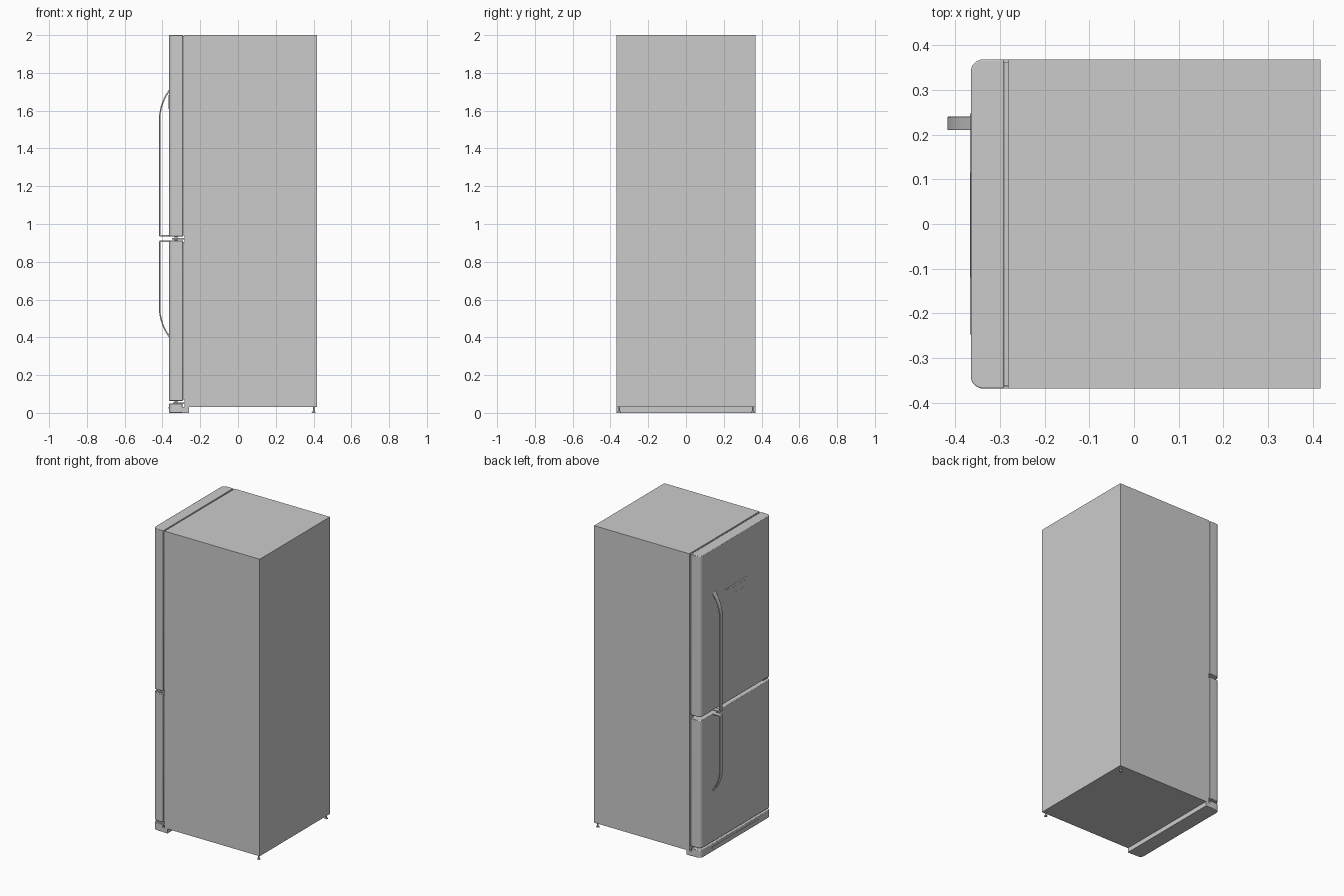
import bpy, bmesh, math
from mathutils import Vector

if "Cube" in bpy.data.objects:
    bpy.data.objects.remove(bpy.data.objects["Cube"])


def finish(name, bm, bevel=0.0, smooth=True):
    bmesh.ops.recalc_face_normals(bm, faces=bm.faces)
    me = bpy.data.meshes.new(name)
    bm.to_mesh(me)
    bm.free()
    ob = bpy.data.objects.new(name, me)
    bpy.context.collection.objects.link(ob)
    if bevel:
        mod = ob.modifiers.new("edge", 'BEVEL')
        mod.width, mod.segments = bevel, 2
        mod.limit_method, mod.angle_limit = 'ANGLE', math.radians(40)
    if smooth:
        bpy.ops.object.select_all(action='DESELECT')
        ob.select_set(True)
        bpy.context.view_layer.objects.active = ob
        bpy.ops.object.shade_smooth_by_angle(angle=math.radians(35))
    return ob


def prism(name, pts, move, bevel=0.0):
    """Extrude a closed outline of 3D points along a vector."""
    bm = bmesh.new()
    face = bm.faces.new([bm.verts.new(p) for p in pts])
    res = bmesh.ops.extrude_face_region(bm, geom=[face])
    verts = [v for v in res["geom"] if isinstance(v, bmesh.types.BMVert)]
    bmesh.ops.translate(bm, verts=verts, vec=move)
    return finish(name, bm, bevel)


def box(name, x, y, z, bevel=0.0):
    pts = [(x[0], y[0], z[0]), (x[1], y[0], z[0]), (x[1], y[1], z[0]), (x[0], y[1], z[0])]
    return prism(name, pts, (0, 0, z[1] - z[0]), bevel)


def rounded_front(x0, x1, half, r, z):
    """Plan outline with its two -x corners rounded."""
    pts = [(x1, -half, z), (x1, half, z)]
    arc = [math.radians(90 * i / 8) for i in range(9)]
    left = [(x0 + r - r * math.sin(a), half - r + r * math.cos(a), z) for a in arc]
    return pts + left + [(x, -y, z) for x, y, _ in reversed(left)]


def cylinder(name, loc, r1, r2, depth, segs=16):
    bm = bmesh.new()
    bmesh.ops.create_cone(bm, cap_ends=True, segments=segs, radius1=r1, radius2=r2, depth=depth)
    bmesh.ops.translate(bm, verts=bm.verts, vec=loc)
    return finish(name, bm)


W = 0.368        # half width
FRONT = -0.365   # door face

# Cabinet
box("cabinet", (-0.282, 0.417), (-W, W), (0.03, 2.0))

# Doors with recessed gaskets behind them
for part, z0, z1 in (("upper", 0.934, 2.0), ("lower", 0.064, 0.912)):
    prism(part + "_door", rounded_front(FRONT, -0.291, W, 0.027, z0), (0, 0, z1 - z0), 0.003)
    box(part + "_gasket", (-0.293, -0.281), (-W + 0.006, W - 0.006), (z0 + 0.006, z1 - 0.006))


# Strap handles: a bowed flat band whose square end meets the door gap
def handle(name, z_end, z_bend, z_tip):
    s = 1 if z_tip > z_end else -1
    outer = [(FRONT + 0.002, z_end), (-0.414, z_end), (-0.417, z_end + s * 0.003), (-0.417, z_bend)]
    for t in (0.25, 0.5, 0.75, 1.0):
        x = (1 - t) ** 2 * -0.417 + 2 * t * (1 - t) * -0.411 + t * t * FRONT
        z = z_bend + s * abs(z_tip - z_bend) * t
        outer.append((x, z))
    th = 0.007
    inner = [(FRONT + 0.002, z_end + s * th), (-0.417 + th, z_end + s * th)]
    inner += [(x + th, z - s * 0.002) for x, z in outer[3:-1]]
    inner.append((FRONT + 0.002, z_tip - s * 0.014))
    outline = [(x, 0.21, z) for x, z in outer + inner[::-1]]
    prism(name, outline, (0, 0.03, 0), 0.001)


handle("upper_handle", 0.934, 1.58, 1.713)
handle("lower_handle", 0.912, 0.53, 0.398)

# Control panel with display and touch pads
box("control_panel", (FRONT - 0.001, FRONT + 0.002), (-0.12, 0.115), (1.60, 1.69))
box("panel_display", (FRONT - 0.002, FRONT), (0.066, 0.108), (1.61, 1.682))
for i in range(4):
    for j in range(2):
        y, z = 0.035 - i * 0.042, 1.623 + j * 0.042
        box(f"touch_pad_{i}_{j}", (FRONT - 0.002, FRONT), (y - 0.010, y + 0.010), (z - 0.006, z + 0.006))

# Middle hinge between the doors
box("middle_hinge_plate", (-0.35, -0.28), (-W + 0.004, -W + 0.06), (0.918, 0.926))
cylinder("middle_hinge_pin", (-0.328, -W + 0.03, 0.923), 0.008, 0.008, 0.03)

# Kick plate, its rear base and the vent strip
prism("kick_plate", rounded_front(FRONT, -0.295, W, 0.027, 0.0), (0, 0, 0.05), 0.003)
box("kick_plate_base", (-0.297, -0.26), (-W, W), (0.0, 0.03))
box("kick_vent_strip", (FRONT - 0.002, FRONT + 0.002), (-0.247, 0.247), (0.022, 0.032))

# Lower hinge
box("lower_hinge_plate", (-0.345, -0.28), (-W + 0.004, -W + 0.06), (0.048, 0.056))
cylinder("lower_hinge_pin", (-0.328, -W + 0.03, 0.058), 0.008, 0.008, 0.03)

# Rear levelling feet
for side, name in ((-1, "right"), (1, "left")):
    cylinder(name + "_foot_pad", (0.40, side * 0.353, 0.004), 0.010, 0.008, 0.008)
    cylinder(name + "_foot_stem", (0.40, side * 0.353, 0.019), 0.004, 0.004, 0.026)
